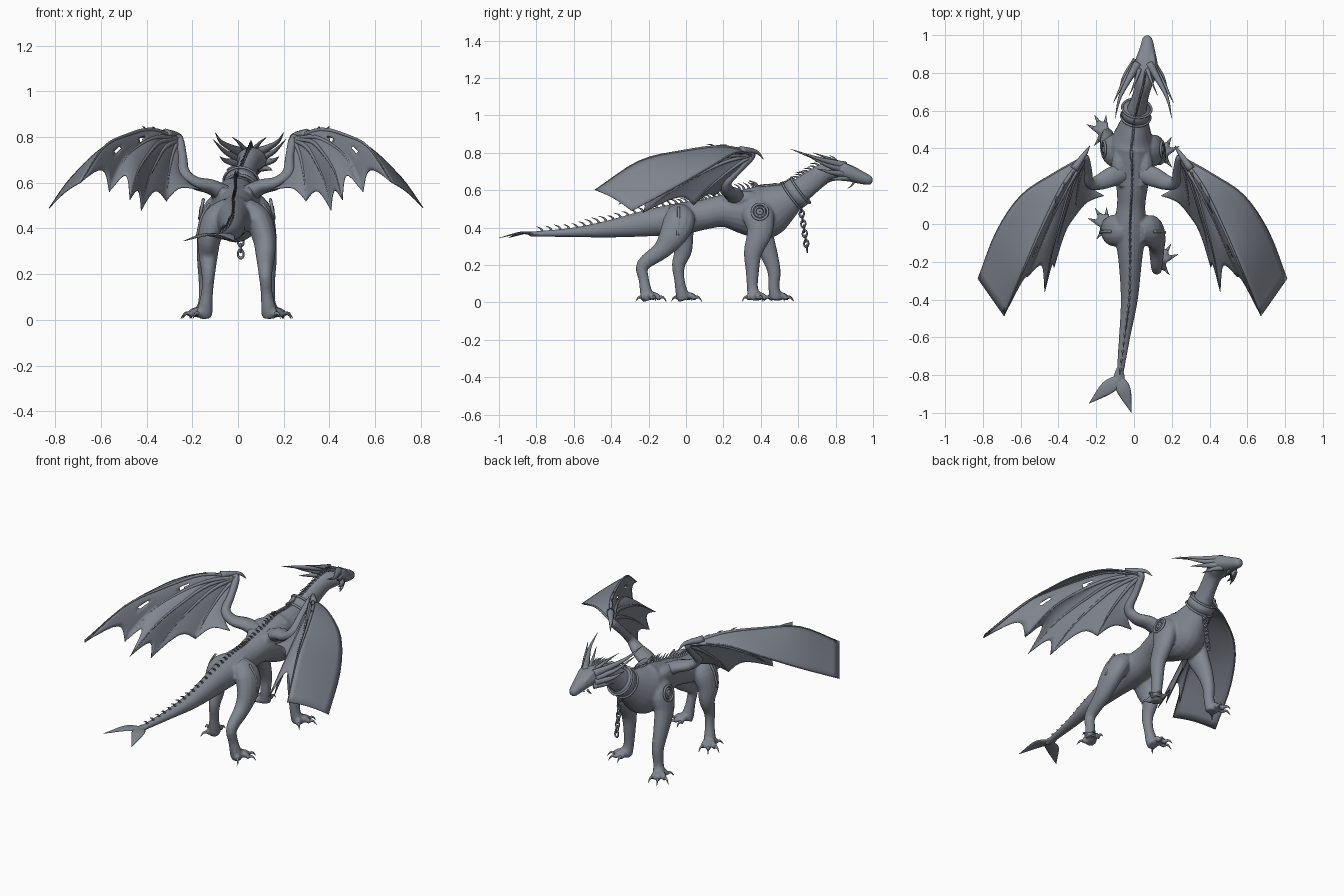
import bpy, bmesh, math, random
from mathutils import Vector

random.seed(4)
old = bpy.data.objects.get("Cube")
if old:
    bpy.data.objects.remove(old)

hide = bpy.data.materials.new("slate_grey")
hide.use_nodes = True
hide.diffuse_color = (0.22, 0.24, 0.28, 1)
hide.node_tree.nodes["Principled BSDF"].inputs["Base Color"].default_value = hide.diffuse_color
UP = Vector((0, 0, 1))


def finish(name, bm):
    bmesh.ops.recalc_face_normals(bm, faces=bm.faces)
    mesh = bpy.data.meshes.new(name)
    bm.to_mesh(mesh)
    bm.free()
    mesh.materials.append(hide)
    for p in mesh.polygons:
        p.use_smooth = True
    obj = bpy.data.objects.new(name, mesh)
    bpy.context.collection.objects.link(obj)
    return obj


def spline(points, steps):
    """Catmull-Rom through points of any dimension."""
    p = [Vector(q) for q in points]
    p = [2 * p[0] - p[1]] + p + [2 * p[-1] - p[-2]]
    out = []
    for i in range(1, len(p) - 2):
        a, b, c, d = p[i - 1:i + 3]
        for k in range(steps):
            t = k / steps
            out.append(0.5 * (2 * b + (c - a) * t + (2 * a - 5 * b + 4 * c - d) * t * t
                              + (3 * b - a - 3 * c + d) * t ** 3))
    return out + [p[-2]]


def loft(bm, stations, sides=12, steps=4):
    """Tube through (x, y, z, half width, half height) stations."""
    pts = spline(stations, steps)
    overall = (pts[-1].xyz - pts[0].xyz).normalized()
    ref = UP if abs(overall.z) < 0.8 else Vector((0, 1, 0))
    rings = []
    for i, p in enumerate(pts):
        tan = (pts[min(i + 1, len(pts) - 1)].xyz - pts[max(i - 1, 0)].xyz).normalized()
        side = tan.cross(ref).normalized()
        top = side.cross(tan)
        w, h = max(p[3], 0.0008), max(p[4], 0.0008)
        ring = []
        for k in range(sides):
            a = math.tau * k / sides
            ring.append(bm.verts.new(p.xyz + side * w * math.cos(a) + top * h * math.sin(a)))
        rings.append(ring)
    for r, q in zip(rings, rings[1:]):
        for k in range(sides):
            j = (k + 1) % sides
            bm.faces.new((r[k], r[j], q[j], q[k]))
    bm.faces.new(rings[0])
    bm.faces.new(rings[-1])


def taper(bm, path, r0, r1, sides=8):
    """Round tapering tube along a short path."""
    n = len(path) - 1
    rad = [r0 + (r1 - r0) * i / n for i in range(n + 1)]
    loft(bm, [(*p, r, r) for p, r in zip(path, rad)], sides)


def mirrored(points, s, cx):
    return [(cx + s * p[0], *p[1:]) for p in points]


# Torso, tail, neck and head as one tapering tube
trunk = [(-.08, -.84, .365, .016, .013), (-.05, -.6, .375, .03, .026), (-.025, -.4, .395, .045, .048),
         (-.02, -.2, .425, .062, .072), (-.02, -.02, .45, .085, .085), (-.015, .1, .47, .075, .08),
         (-.01, .2, .49, .085, .088), (-.01, .32, .485, .11, .125), (-.01, .42, .485, .115, .145),
         (0, .51, .53, .085, .11), (.01, .58, .575, .06, .075), (.03, .66, .635, .045, .062),
         (.05, .74, .69, .047, .055), (.06, .8, .703, .066, .052), (.065, .86, .695, .06, .046),
         (.07, .93, .67, .04, .036), (.07, .98, .653, .027, .026), (.07, .997, .648, .013, .015)]
bm = bmesh.new()
loft(bm, trunk, 20, 5)

# Legs and feet, each side with its own stride; the claws are collected apart
claws = bmesh.new()
for s, front_y, hind_y in ((1, .355, -.2), (-1, .47, -.01)):
    f, h = front_y, hind_y
    front = [(.05, .36, .53, .05, .06), (.1, .385, .47, .055, .085), (.125, .395, .38, .048, .07),
             (.135, f * .7 + .11, .27, .04, .05), (.135, f, .17, .033, .036),
             (.14, f, .08, .029, .03), (.15, f + .01, .03, .036, .036), (.15, f + .01, .012, .03, .03)]
    hind = [(.03, -.04, .49, .05, .06), (.09, -.035, .44, .06, .085), (.12, -.03 + h * .2, .36, .052, .075),
            (.125, h * .6 - .01, .28, .042, .05), (.125, h - .03, .2, .03, .036),
            (.13, h - .025, .12, .026, .028), (.14, h - .01, .04, .034, .034), (.14, h, .012, .03, .03)]
    for leg, heading in ((front, 34), (hind, 38)):
        leg = mirrored(leg, s, -.005)
        loft(bm, leg, 14)
        base = Vector(leg[-1][:3])
        for ang, length in ((-38, .06), (-5, .075), (30, .07), (105, .05)):
            a = math.radians(heading + ang)
            d = Vector((s * math.sin(a), math.cos(a), 0))
            toe = [base + d * length * t + UP * z for t, z in ((0, .02), (.55, .026), (1, .008))]
            taper(bm, toe, .022, .014)
            nail = [toe[2] + d * t + UP * z for t, z in ((-.008, .006), (.016, .008), (.036, -.014))]
            taper(claws, nail, .011, .001)
    # Shoulder blade and brow masses
    for mass, cx in (([(.05, .2, .545, .02, .03), (.07, .3, .555, .04, .045), (.06, .42, .54, .03, .04)], -.01),
                     ([(.03, .8, .745, .01, .008), (.036, .86, .732, .014, .01), (.03, .92, .7, .008, .006)], .065)):
        loft(bm, mirrored(mass, s, cx), 10)
body = finish("body", bm)
remesh = body.modifiers.new("skin", 'REMESH')
remesh.mode = 'VOXEL'
remesh.voxel_size = 0.007
remesh.use_smooth_shade = True
relax = body.modifiers.new("relax", 'SMOOTH')
relax.iterations = 5
finish("claws", claws)

# Forked tail fin
fin = bmesh.new()
for tip, bend in (((-.238, -.95, .345), (-.145, -.87, .372)), ((-.013, -1, .345), (-.052, -.885, .372))):
    loft(fin, [(-.076, -.76, .367, .014, .012), (-.08, -.82, .368, .028, .01),
               (*bend, .036, .006), (*tip, .001, .001)], 10, 6)
finish("tail_fin", fin)

# Row of spikes along the spine
spikes = bmesh.new()
line = spline(trunk, 10)
for i in range(3, 132, 2):
    p, q = line[i], line[i + 1]
    tan = (q.xyz - p.xyz).normalized()
    up = tan.cross(UP).cross(tan).normalized()
    root = p.xyz + up * (p[4] - .006)
    size = .026 + .012 * random.random()
    taper(spikes, [root, root + up * size * .6 - tan * size * .35, root + up * size - tan * size * 1.1],
          .008, .001, 5)
finish("spine_spikes", spikes)

# Swept horns around the skull
horns = bmesh.new()
horn_paths = [([(.03, .85, .73), (.075, .77, .75), (.125, .67, .78), (.15, .56, .82)], .024),
              ([(.02, .82, .745), (.045, .75, .775), (.075, .68, .8)], .012),
              ([(.04, .85, .705), (.105, .75, .735), (.16, .64, .79)], .02),
              ([(.04, .86, .685), (.1, .78, .695), (.13, .7, .715)], .022),
              ([(.04, .87, .665), (.08, .81, .662), (.1, .76, .655)], .018),
              ([(.02, .9, .645), (.026, .885, .625), (.022, .865, .61)], .007)]
for s in (1, -1):
    for path, r in horn_paths:
        taper(horns, mirrored(path, s, .05), r, .001)
finish("horns", horns)

# Wings: finger bones fan out from the wrist with membrane between
wrist = (.25, .36, .79)
fingers = [[wrist, (.42, .265, .8), (.59, .15, .735), (.72, -.04, .625), (.818, -.29, .49)],
           [wrist, (.37, .2, .832), (.48, -.02, .808), (.58, -.25, .755), (.68, -.487, .602)],
           [wrist, (.34, .2, .8), (.42, .05, .765), (.49, -.12, .7), (.555, -.28, .56)],
           [wrist, (.33, .2, .78), (.38, .03, .73), (.43, -.16, .65), (.465, -.36, .525)],
           [wrist, (.31, .22, .755), (.35, .08, .69), (.39, -.07, .6), (.415, -.23, .48)],
           [wrist, (.275, .28, .74), (.29, .2, .68), (.3, .12, .61), (.305, .04, .52)],
           [wrist, (.245, .28, .71), (.235, .22, .64), (.2, .18, .595), (.15, .15, .57)]]
ROWS, COLS = 24, 8


def membrane(bm, a, b, scallop, sag, tears):
    """Curved web between two finger curves, scalloped at the free edge."""
    def at(curve, u):
        i = min(int(u * (len(curve) - 1)), len(curve) - 2)
        return curve[i].lerp(curve[i + 1], u * (len(curve) - 1) - i)
    grid = []
    for i in range(ROWS + 1):
        row = []
        for j in range(COLS + 1):
            v = j / COLS
            arch = math.sin(math.pi * v)
            u = (i / ROWS) * (1 - scallop * arch)
            row.append(bm.verts.new(at(a, u).lerp(at(b, u), v) + UP * sag * arch * u))
        grid.append(row)
    for i in range(ROWS):
        for j in range(COLS):
            if (i, j) not in tears:
                bm.faces.new((grid[i][j], grid[i][j + 1], grid[i + 1][j + 1], grid[i + 1][j]))


for s, label in ((1, "left"), (-1, "right")):
    web, bones = bmesh.new(), bmesh.new()
    curves = [[Vector(p) for p in spline(mirrored(f, s, -.008), 8)] for f in fingers]
    tears = {(10, 5), (11, 5), (11, 6), (18, 4), (19, 4)}
    for k, (a, b) in enumerate(zip(curves, curves[1:])):
        membrane(web, a, b, (0, .1, .14, .1, .12, .1)[k], .012, tears if k == 1 else ())
    bmesh.ops.remove_doubles(web, verts=web.verts, dist=.0005)
    wing = finish(label + "_wing_membrane", web)
    thick = wing.modifiers.new("thickness", 'SOLIDIFY')
    thick.thickness = .004
    thick.offset = 0
    for k, f in enumerate(fingers[:6]):
        taper(bones, mirrored(f, s, -.008), .006 if k == 0 else .012, .002)
    # Arm, forearm and hooked thumb
    arm = [(.05, .27, .55, .05, .04), (.11, .25, .582, .052, .033), (.18, .22, .6, .04, .028),
           (.228, .22, .645, .027, .025), (.235, .285, .715, .02, .022), (.25, .35, .785, .02, .022),
           (.27, .34, .8, .014, .014)]
    loft(bones, mirrored(arm, s, -.008), 14, 6)
    taper(bones, mirrored([(.31, .29, .815), (.25, .375, .805), (.225, .415, .765)], s, -.008), .022, .001)
    # Small thorns along the ridge finger
    for p in curves[1][4:12:3]:
        taper(bones, [p, p + Vector((s * .006, -.012, .012)), p + Vector((s * .012, -.04, .014))], .006, .001, 5)
    finish(label + "_wing_bones", bones)


def torus(bm, centre, normal, big, small, stretch=1.0, sides=8, segs=28):
    """Ring of round section; stretch makes an oval link."""
    quat = Vector(normal).to_track_quat('Z', 'Y')
    rings = []
    for i in range(segs):
        a = math.tau * i / segs
        ring = []
        for k in range(sides):
            b = math.tau * k / sides
            r = big + small * math.cos(b)
            p = Vector((r * math.cos(a), r * math.sin(a) * stretch, small * math.sin(b)))
            p.rotate(quat)
            ring.append(bm.verts.new(p + Vector(centre)))
        rings.append(ring)
    for i in range(segs):
        r, q = rings[i], rings[(i + 1) % segs]
        for k in range(sides):
            j = (k + 1) % sides
            bm.faces.new((r[k], r[j], q[j], q[k]))


# Collar with raised rims, and the hanging chain
collar = bmesh.new()
axis = Vector((.1, .8, .6)).normalized()
mid = Vector((.012, .59, .583))
loft(collar, [(*(mid + axis * t), .077, .083) for t in (-.028, .028)], 28, 2)
for t in (-.028, .028):
    torus(collar, mid + axis * t, axis, .078, .006, 1.08)
finish("collar", collar)
chain = bmesh.new()
for i in range(9):
    c = Vector((.012, .615 + .004 * i, .5 - .0265 * i))
    torus(chain, c, (1, .1, 0) if i % 2 else (.1, 1, .1), .0125, .0045, 1.45, sides=6, segs=14)
finish("chain", chain)

# Round shoulder plates and thigh straps
for s, label in ((1, "left"), (-1, "right")):
    plate = bmesh.new()
    c = Vector((-.005 + s * .155, .395, .485))
    for r, t in ((.042, .007), (.026, .006), (.01, .009)):
        torus(plate, c, (s, 0, .2), r, t)
    finish(label + "_shoulder_plate", plate)
    strap = bmesh.new()
    loft(strap, mirrored([(.115, -.04, .51, .006, .008), (.151, -.04, .45, .006, .008),
                          (.172, -.045, .36, .006, .008)], s, -.008), 8)
    finish(label + "_thigh_strap", strap)
